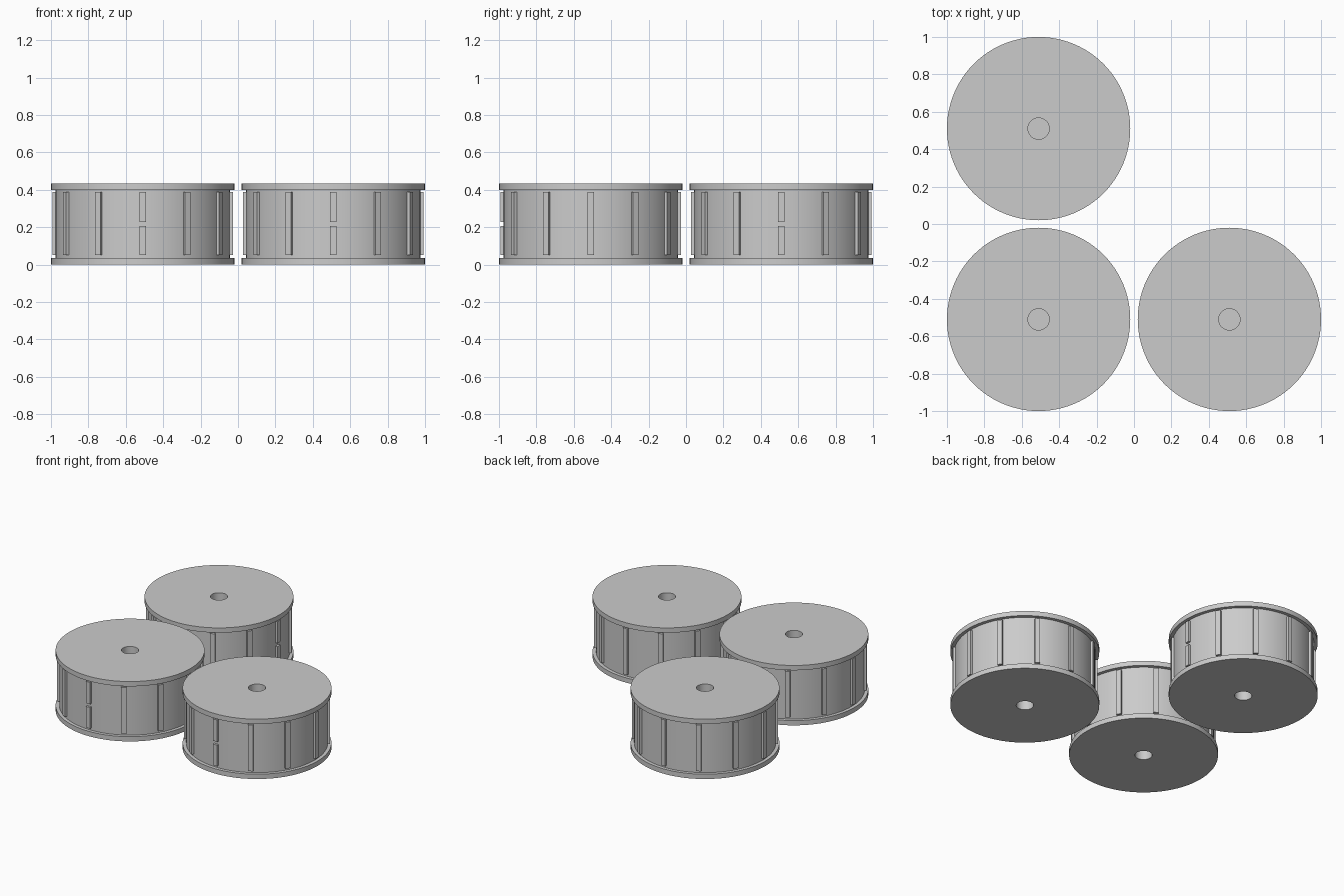
import bpy, bmesh, math
from mathutils import Matrix, Vector

if "Cube" in bpy.data.objects:
    bpy.data.objects.remove(bpy.data.objects["Cube"])

R, BODY, RIB, HOLE = 0.49, 0.466, 0.482, 0.057
H, RIM = 0.435, 0.035
HOLE_DEPTH = 0.15
RIB_LOW, RIB_HIGH, RIB_WIDTH = 0.052, 0.388, 0.034

grey = bpy.data.materials.new("grey")
grey.diffuse_color = (0.6, 0.6, 0.6, 1)
grey.use_nodes = True
grey.node_tree.nodes["Principled BSDF"].inputs["Base Color"].default_value = grey.diffuse_color


def finish(bm, name, location):
    bmesh.ops.recalc_face_normals(bm, faces=bm.faces)
    mesh = bpy.data.meshes.new(name)
    bm.to_mesh(mesh)
    bm.free()
    mesh.materials.append(grey)
    obj = bpy.data.objects.new(name, mesh)
    obj.location = location
    bpy.context.collection.objects.link(obj)
    return obj


def make_drum(location):
    # Turned body with two flanges and a blind centre hole at each end
    profile = [(0, HOLE_DEPTH), (HOLE, HOLE_DEPTH), (HOLE, 0), (R, 0), (R, RIM),
               (BODY, RIM), (BODY, H - RIM), (R, H - RIM), (R, H), (HOLE, H),
               (HOLE, H - HOLE_DEPTH), (0, H - HOLE_DEPTH)]
    bm = bmesh.new()
    verts = [bm.verts.new((r, 0, z)) for r, z in profile]
    edges = [bm.edges.new(pair) for pair in zip(verts, verts[1:])]
    bmesh.ops.spin(bm, geom=verts + edges, cent=(0, 0, 0), axis=(0, 0, 1),
                   angle=math.tau, steps=96, use_merge=False)
    bmesh.ops.remove_doubles(bm, verts=bm.verts, dist=0.0001)
    drum = finish(bm, "drum", location)
    bpy.ops.object.select_all(action='DESELECT')
    drum.select_set(True)
    bpy.context.view_layer.objects.active = drum
    bpy.ops.object.shade_smooth_by_angle(angle=math.radians(30))


def make_ribs(location, notched):
    # Twelve upright bars; one of them is broken by a small notch at mid height
    bm = bmesh.new()
    inner = BODY - 0.012
    for i in range(12):
        spans = [(RIB_LOW, RIB_HIGH)]
        if i == notched:
            spans = [(RIB_LOW, H / 2 - 0.012), (H / 2 + 0.012, RIB_HIGH)]
        for low, high in spans:
            size = Vector((RIB - inner, RIB_WIDTH, high - low))
            centre = Vector(((RIB + inner) / 2, 0, (low + high) / 2))
            turn = Matrix.Rotation(i * math.tau / 12, 4, 'Z')
            bmesh.ops.create_cube(bm, size=1, matrix=turn @ Matrix.Translation(centre)
                                  @ Matrix.Diagonal(size).to_4x4())
    finish(bm, "side_ribs", location)


# Three drums in an L layout, with the index of the notched rib
for x, y, notched in [(-0.51, 0.51, 0), (-0.51, -0.51, 9), (0.51, -0.51, 9)]:
    make_drum((x, y, 0))
    make_ribs((x, y, 0), notched)
